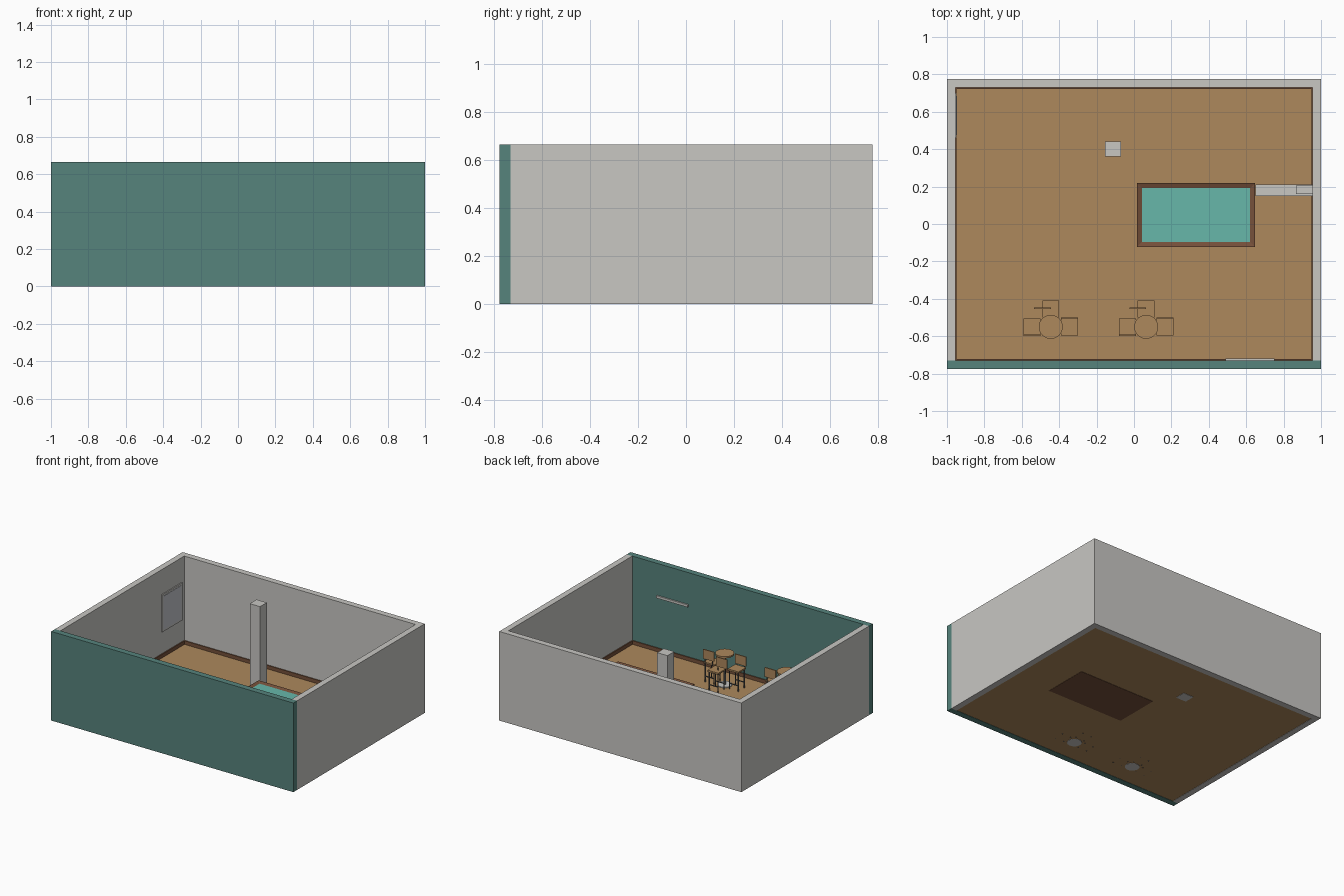
import bpy
import bmesh
from mathutils import Matrix, Vector

cube = bpy.data.objects.get("Cube")
if cube:
    bpy.data.objects.remove(cube, do_unlink=True)


def material(name, rgb):
    m = bpy.data.materials.new(name)
    m.use_nodes = True
    color = (*rgb, 1)
    m.diffuse_color = color
    bsdf = next(n for n in m.node_tree.nodes if n.type == 'BSDF_PRINCIPLED')
    bsdf.inputs["Base Color"].default_value = color
    return m


PLASTER = material("plaster_grey", (.58, .57, .545))
GREEN = material("wall_green", (.093, .227, .202))
WOOD = material("light_wood", (.418, .246, .107))
DARK_WOOD = material("dark_wood", (.178, .08, .042))
FELT = material("teal_felt", (.136, .474, .402))
METAL = material("dark_metal", (.12, .12, .12))
PANEL = material("pale_panel", (.55, .56, .6))


def finish(name, bm, mat):
    mesh = bpy.data.meshes.new(name)
    bm.to_mesh(mesh)
    bm.free()
    mesh.materials.append(mat)
    obj = bpy.data.objects.new(name, mesh)
    bpy.context.collection.objects.link(obj)
    return obj


def box(name, x, y, z, mat):
    """Box from (low, high) pairs on each axis."""
    bm = bmesh.new()
    bmesh.ops.create_cube(bm, size=1)
    for v in bm.verts:
        v.co = Vector([(lo + hi) / 2 + c * (hi - lo)
                       for c, (lo, hi) in zip(v.co, (x, y, z))])
    return finish(name, bm, mat)


def disc(name, x, y, z, radius, mat, sides=32):
    bm = bmesh.new()
    place = Matrix.Translation((x, y, (z[0] + z[1]) / 2))
    bmesh.ops.create_cone(bm, cap_ends=True, segments=sides, radius1=radius,
                          radius2=radius, depth=z[1] - z[0], matrix=place)
    obj = finish(name, bm, mat)
    for p in obj.data.polygons:
        p.use_smooth = abs(p.normal.z) < .5
    return obj


# Room shell
W, D, H, T = 1, .775, .665, .045
XI, YI = W - T, D - T
box("front_wall", (-W, W), (-D, -YI), (0, H), GREEN)
box("back_wall", (-W, W), (YI, D), (0, H), PLASTER)
box("right_wall", (-W, -XI), (-YI, YI), (0, H), PLASTER)
box("left_wall", (XI, W), (-YI, YI), (0, H), PLASTER)
box("floor", (-XI, XI), (-YI, YI), (.002, .01), WOOD)
box("pillar", (-.155, -.07), (.36, .44), (0, H), PLASTER)

# Skirting boards
S = .007
SKIRT = (.01, .037)
for side, y in (("front", -YI), ("back", YI - S)):
    box(side + "_skirting", (-XI, XI), (y, y + S), SKIRT, DARK_WOOD)
for side, x in (("right", -XI), ("left", XI - S)):
    box(side + "_skirting", (x, x + S), (-YI + S, YI - S), SKIRT, DARK_WOOD)

# Framed panel on the right wall
box("wall_frame", (-XI, -.948), (.46, .70), (.2, .48), PLASTER)
box("wall_panel", (-.949, -.946), (.475, .685), (.215, .465), PANEL)

# Slim ledge on the front wall, shelf and box on the left wall
box("front_ledge", (.49, .75), (-YI, -.72), (.41, .428), PLASTER)
box("side_shelf", (.65, XI), (.15, .21), (.16, .185), PLASTER)
box("shelf_box", (.865, XI), (.16, .205), (.185, .23), PLASTER)

# Games table with a recessed felt bed
X0, X1, Y0, Y1, TOP, RIM = .017, .647, -.122, .218, .193, .026
games_table = box("games_table", (X0, X1), (Y0, Y1), (0, TOP), DARK_WOOD)
games_table.data.materials.append(FELT)
bm = bmesh.new()
bm.from_mesh(games_table.data)
bm.faces.ensure_lookup_table()
bed = max(bm.faces, key=lambda f: f.calc_center_median().z)
bmesh.ops.inset_region(bm, faces=[bed], thickness=RIM, use_even_offset=True)
bed.material_index = 1
for v in bed.verts:
    v.co.z -= .008
bm.to_mesh(games_table.data)
bm.free()


def stool(name, cx, cy, bx, by, back_z):
    """Tall chair with its seat at (cx, cy) and its back at (bx, by)."""
    r = .045
    box(name + "_seat", (cx - r, cx + r), (cy - r, cy + r), (.15, .162), WOOD)
    for i, sx in enumerate((-1, 1)):
        for j, sy in enumerate((-1, 1)):
            disc(f"{name}_leg_{i}{j}", cx + sx * .036, cy + sy * .036,
                 (0, .15), .004, METAL, 8)
    # Foot rails
    for i, s in enumerate((-.036, .036)):
        box(f"{name}_rail_{i}", (cx - .036, cx + .036),
            (cy + s - .003, cy + s + .003), (.05, .056), METAL)
    # Upright panel on two posts
    box(name + "_back", (bx - r, bx + r), (by - .004, by + .004),
        (back_z - .035, back_z + .035), WOOD)
    for i, s in enumerate((-.03, .03)):
        disc(f"{name}_post_{i}", bx + s, by, (.15, back_z), .003, METAL, 8)


# Two round tables, each with three chairs
for label, x in (("first", -.445), ("second", .065)):
    y = -.55
    name = label + "_table"
    disc(name + "_top", x, y, (.238, .25), .064, WOOD)
    disc(name + "_pole", x, y, (.01, .238), .008, METAL, 16)
    disc(name + "_base", x, y, (0, .016), .05, PLASTER)
    stool(label + "_right_chair", x - .1, y, x - .1, y - .046, .205)
    stool(label + "_left_chair", x + .1, y, x + .1, y + .046, .222)
    stool(label + "_back_chair", x, y + .095, x - .045, y + .1, .225)
